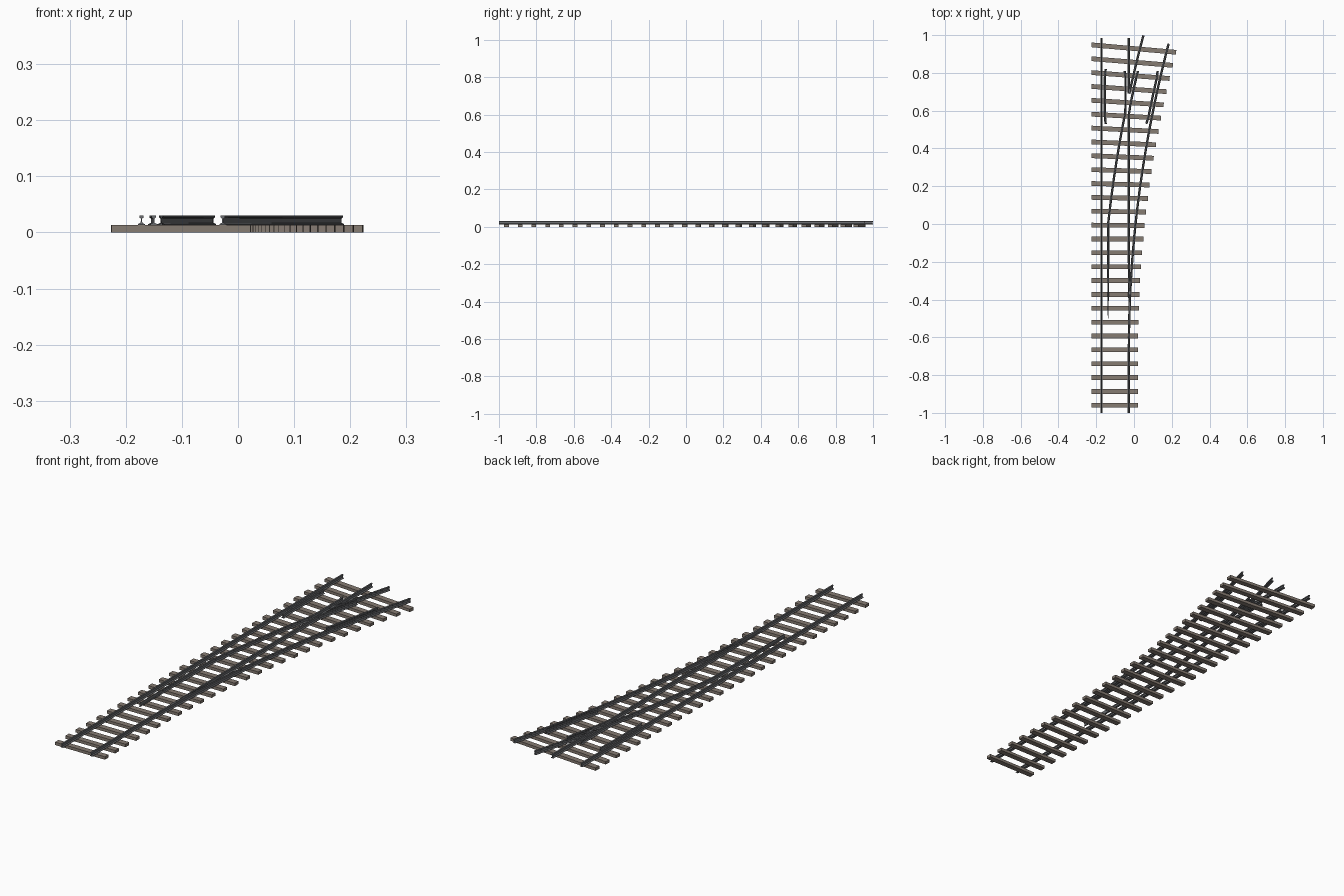
import bpy, bmesh, math
from mathutils import Vector

if "Cube" in bpy.data.objects:
    bpy.data.objects.remove(bpy.data.objects["Cube"])


def material(name, rgb):
    m = bpy.data.materials.new(name)
    m.diffuse_color = (*rgb, 1)
    m.use_nodes = True
    m.node_tree.nodes["Principled BSDF"].inputs["Base Color"].default_value = m.diffuse_color
    return m


WOOD = material("weathered_wood", (0.24, 0.20, 0.17))
STEEL = material("steel", (0.15, 0.155, 0.165))

LEFT, GAUGE = -0.172, 0.145
RIGHT = LEFT + GAUGE
TOE, RADIUS = -0.66, 6.2
TIE_H, RAIL_TOP = 0.013, 0.0305

# half of the rail section (sideways, up): foot, web, head
HALF = [(0.0062, 0), (0.0062, 0.0018), (0.0014, 0.0042), (0.0011, 0.0115),
        (0.0038, 0.0135), (0.0038, 0.0167), (0.0031, 0.0175)]
SECTION = HALF + [(-x, z) for x, z in reversed(HALF)]


def curve_x(y, base):
    return base + max(0, y - TOE) ** 2 / (2 * RADIUS)


def curved(y0, y1, base, n=20, off=0):
    ys = [y0 + (y1 - y0) * i / n for i in range(n + 1)]
    return [(curve_x(y, base) + off, y) for y in ys]


def add_object(name, bm, mat):
    bmesh.ops.recalc_face_normals(bm, faces=bm.faces)
    me = bpy.data.meshes.new(name)
    bm.to_mesh(me)
    bm.free()
    me.materials.append(mat)
    ob = bpy.data.objects.new(name, me)
    bpy.context.collection.objects.link(ob)
    return ob


def rail(name, path, taper=0):
    """Sweep the rail section along a plan path; taper thins the first length."""
    pts = [Vector(p) for p in path]
    bm = bmesh.new()
    rings = []
    for i, p in enumerate(pts):
        d = (pts[min(i + 1, len(pts) - 1)] - pts[max(i - 1, 0)]).normalized()
        side = Vector((d.y, -d.x))
        w = 1.0
        if taper:
            w = min(1, 0.3 + 0.7 * (p.y - pts[0].y) / taper)
        rings.append([bm.verts.new((p.x + side.x * s * w, p.y + side.y * s * w, TIE_H + z))
                      for s, z in SECTION])
    n = len(SECTION)
    for a, b in zip(rings, rings[1:]):
        for k in range(n):
            bm.faces.new((a[k], a[(k + 1) % n], b[(k + 1) % n], b[k]))
    bm.faces.new(rings[0])
    bm.faces.new(rings[-1])
    return add_object(name, bm, STEEL)


# sleepers: fan out and lengthen toward the diverging end
for i in range(27):
    y = -0.96 + i * 0.0734
    slope = -0.088 * max(0, y + 0.1) / 1.05
    x0, x1 = -0.225, curve_x(y - 0.03 * max(0, y), RIGHT) + 0.049
    x1 = min(x1, 0.223)
    c, s = math.cos(math.atan(slope)), math.sin(math.atan(slope))
    length, hw = (x1 - x0) / c, 0.0125
    bm = bmesh.new()
    plan = [(0, -hw), (length, -hw), (length, hw), (0, hw)]
    base = [bm.verts.new((x0 + u * c - v * s, y + u * s + v * c, 0)) for u, v in plan]
    face = bm.faces.new(base)
    top = bmesh.ops.extrude_face_region(bm, geom=[face])["geom"]
    bmesh.ops.translate(bm, vec=(0, 0, TIE_H),
                        verts=[g for g in top if isinstance(g, bmesh.types.BMVert)])
    add_object(f"sleeper_{i + 1}", bm, WOOD)

# outer stock rails
rail("straight_stock_rail", [(LEFT, -1), (LEFT, 0.985)])
rail("curved_stock_rail", [(RIGHT, -1)] + curved(TOE, 0.955, RIGHT, 30))

# switch blades running into closure rails, ending as bent wing rails at the crossing
bx = curve_x(0, LEFT)
rail("open_blade_and_wing_rail",
     [(bx, -0.5), (bx, -0.35), (bx, -0.2)] + curved(0, 0.59, LEFT, 12)
     + [(-0.045, 0.63), (-0.045, 0.78), (-0.049, 0.81)], taper=0.3)
rail("closed_blade_and_wing_rail",
     [(RIGHT, -0.5), (RIGHT, -0.35), (RIGHT, -0.2), (RIGHT, 0.58)]
     + curved(0.63, 0.78, LEFT, 4, 0.018) + [(0.021, 0.81)], taper=0.3)

# crossing vee
rail("vee_straight_rail", [(RIGHT, 0.69), (RIGHT, 0.985)])
rail("vee_curved_rail", curved(0.69, 0.998, LEFT, 8))

# check rails with flared ends
cx = LEFT + 0.018
rail("straight_check_rail", [(cx + 0.004, 0.53), (cx, 0.57), (cx, 0.78), (cx + 0.004, 0.82)])
mid = curved(0.57, 0.77, RIGHT, 6, -0.018)
rail("curved_check_rail", [(curve_x(0.53, RIGHT) - 0.022, 0.53)] + mid
     + [(curve_x(0.81, RIGHT) - 0.022, 0.81)])
